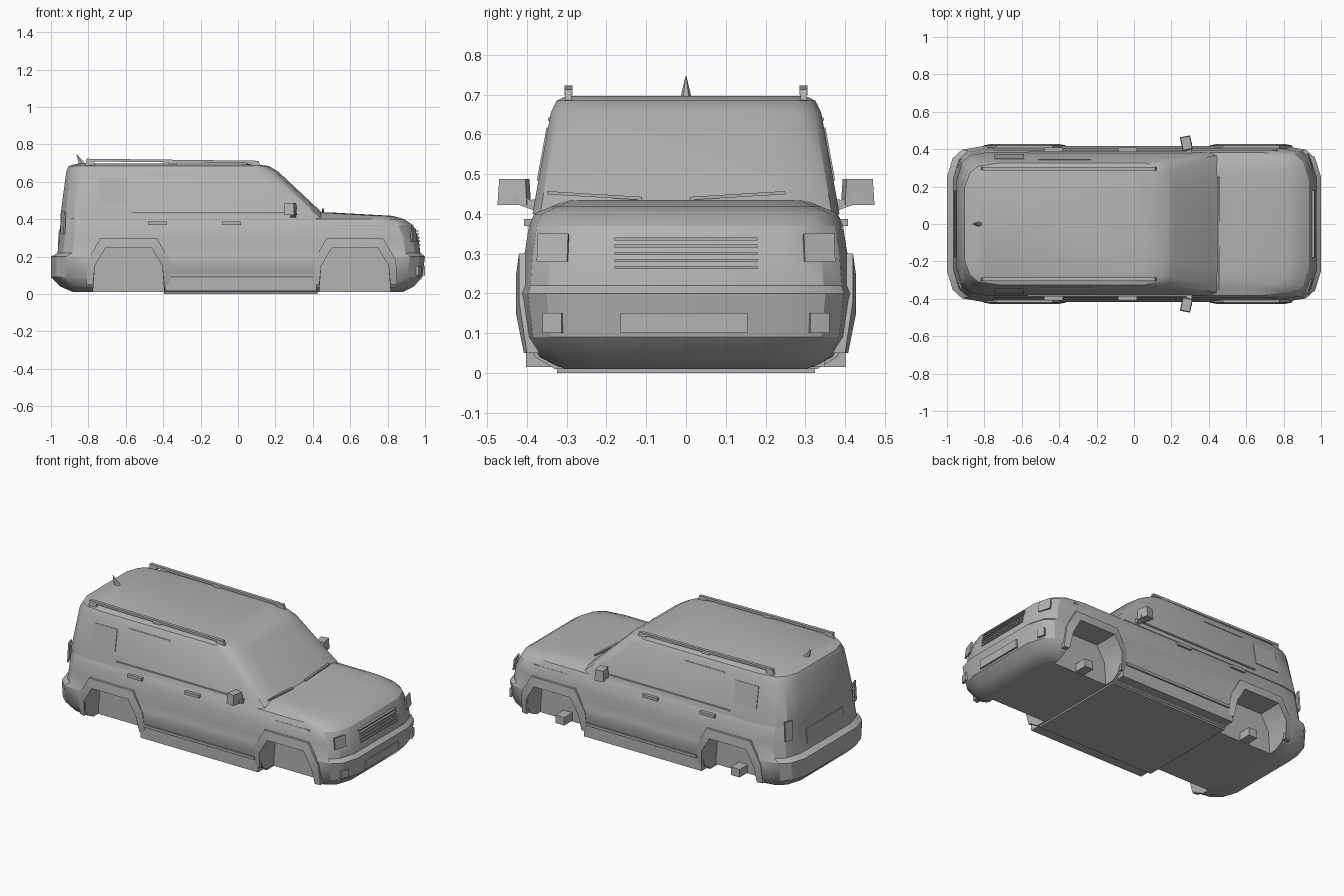
import bpy, bmesh, math
from mathutils import Matrix

cube = bpy.data.objects.get("Cube")
if cube:
    bpy.data.objects.remove(cube, do_unlink=True)

GREY = (0.45, 0.45, 0.45, 1)
paint = bpy.data.materials.new("plain_grey")
paint.use_nodes = True
paint.diffuse_color = GREY
paint.node_tree.nodes["Principled BSDF"].inputs["Base Color"].default_value = GREY


def finish(name, bm, angle=30):
    bmesh.ops.recalc_face_normals(bm, faces=bm.faces)
    mesh = bpy.data.meshes.new(name)
    bm.to_mesh(mesh)
    bm.free()
    obj = bpy.data.objects.new(name, mesh)
    bpy.context.collection.objects.link(obj)
    mesh.materials.append(paint)
    smooth(obj, angle)
    return obj


def smooth(obj, angle=30):
    bpy.ops.object.select_all(action='DESELECT')
    obj.select_set(True)
    bpy.context.view_layer.objects.active = obj
    bpy.ops.object.shade_smooth_by_angle(angle=math.radians(angle))


def loft(bm, rings, closed=True, caps=True):
    rows = [[bm.verts.new(p) for p in ring] for ring in rings]
    n = len(rows[0])
    for a, b in zip(rows, rows[1:]):
        for i in range(n if closed else n - 1):
            j = (i + 1) % n
            bm.faces.new((a[i], a[j], b[j], b[i]))
    if caps:
        bm.faces.new(rows[0])
        bm.faces.new(rows[-1])
    return rows


def plan(z, rear, front, w, cr, cf):
    """Rounded plan outline at one height."""
    corner = [(0, 0.6), (0.03, 0.84), (0.08, 0.95), (0.2, 1)]
    half = [(rear + d * cr, w * k) for d, k in corner]
    half += [(front - d * cf, w * k) for d, k in reversed(corner)]
    return [(x, y, z) for x, y in half] + [(x, -y, z) for x, y in reversed(half)]


def shell(name, rows, cr, cf):
    bm = bmesh.new()
    loft(bm, [plan(*r, cr, cf) for r in rows])
    return finish(name, bm)


def box(name, loc, size, rot=(0, 0, 0), taper=1.0):
    bm = bmesh.new()
    bmesh.ops.create_cube(bm, size=1)
    for v in bm.verts:
        if v.co.z > 0:
            v.co.x *= taper
            v.co.y *= taper
    bmesh.ops.scale(bm, vec=size, verts=bm.verts)
    obj = finish(name, bm)
    obj.location = loc
    obj.rotation_euler = rot
    return obj


# Lower body with bumpers and bonnet: height, rear, front, half width
body = shell("lower_body", [
    (0.01, -0.88, 0.88, 0.33), (0.04, -0.95, 0.94, 0.38),
    (0.09, -1.0, 0.985, 0.405), (0.20, -1.0, 1.0, 0.418),
    (0.22, -0.965, 0.975, 0.412), (0.30, -0.955, 0.965, 0.406),
    (0.37, -0.95, 0.935, 0.395), (0.40, -0.95, 0.89, 0.382),
    (0.418, -0.93, 0.83, 0.34), (0.435, -0.9, 0.52, 0.30)], 1, 1)

# Cabin with raked windscreen and roof
shell("cabin", [
    (0.40, -0.95, 0.49, 0.386), (0.43, -0.948, 0.455, 0.381),
    (0.655, -0.918, 0.215, 0.34), (0.685, -0.905, 0.165, 0.325),
    (0.697, -0.86, 0.05, 0.30)], 0.9, 0.5)

# Wheel arches: open wells, flares around them
ARCH = [(-0.195, 0), (-0.18, 0.15), (-0.125, 0.245),
        (0.125, 0.245), (0.18, 0.15), (0.195, 0)]
INNER = [(-0.19, 0.05)] + ARCH[1:5] + [(0.19, 0.05)]
OUTER = [(-0.225, 0.05), (-0.22, 0.18), (-0.15, 0.30),
         (0.15, 0.30), (0.22, 0.18), (0.225, 0.05)]
EDGES = [(INNER, 0.36), (INNER, 0.428), (OUTER, 0.42), (OUTER, 0.36)]


def outward(y, z):
    return y - (0.02 if z < 0.1 else 0.0)


for end, cx in (("front", 0.625), ("rear", -0.585)):
    for side, s in (("left", 1), ("right", -1)):
        bm = bmesh.new()
        loft(bm, [[(cx + x, s * y, z if z else -0.05) for x, z in ARCH] for y in (0.27, 0.6)])
        cutter = finish("arch_cutter", bm)
        cutter.hide_render = True
        bpy.context.view_layer.objects.active = body
        mod = body.modifiers.new("arch", 'BOOLEAN')
        mod.operation = 'DIFFERENCE'
        mod.solver = 'EXACT'
        mod.object = cutter
        bpy.ops.object.modifier_apply(modifier=mod.name)
        bpy.data.objects.remove(cutter, do_unlink=True)

        bm = bmesh.new()
        rings = []
        for i in range(len(INNER)):
            rings.append([(cx + line[i][0], s * outward(y, line[i][1]), line[i][1])
                          for line, y in EDGES])
        loft(bm, rings)
        finish(f"{end}_{side}_arch_flare", bm)
    # Axle stub
    box(f"{end}_axle_stub", (cx, 0.30, 0.04), (0.06, 0.10, 0.05))
smooth(body)

# Floor
box("floor_plate", (0.015, 0, 0.005), (0.82, 0.65, 0.01))

# Parts found on both sides
TILT = math.atan2(0.041, 0.225)


def cabin_side(z):
    return 0.381 - (z - 0.43) * math.tan(TILT)


for side, s in (("left", 1), ("right", -1)):
    box(f"{side}_rocker", (0.015, s * 0.37, 0.05), (0.81, 0.066, 0.07))
    box(f"{side}_rocker_step", (0.02, s * 0.40, 0.10), (0.76, 0.03, 0.016))
    box(f"{side}_belt_trim", (-0.13, s * 0.382, 0.432), (0.88, 0.012, 0.008))
    box(f"{side}_quarter_window", (-0.667, s * cabin_side(0.55), 0.55),
        (0.16, 0.008, 0.135), (s * TILT, 0, 0))
    box(f"{side}_window_trim", (-0.37, s * cabin_side(0.638), 0.638),
        (0.28, 0.008, 0.008), (s * TILT, 0, 0))
    for part, x in (("front", -0.035), ("rear", -0.43)):
        box(f"{side}_{part}_door_handle", (x, s * 0.398, 0.378), (0.10, 0.02, 0.018))
    box(f"{side}_fender_vent", (0.65, s * 0.392, 0.365), (0.24, 0.008, 0.008))

    # Roof rail with feet
    box(f"{side}_roof_rail", (-0.35, s * 0.296, 0.711), (0.92, 0.02, 0.014),
        (0, 0.012, 0))
    for x in (-0.79, -0.35, 0.09):
        box(f"{side}_rail_foot", (x, s * 0.296, 0.698), (0.06, 0.018, 0.024), taper=0.7)

    # Door mirror
    box(f"{side}_mirror_arm", (0.295, s * 0.395, 0.425), (0.03, 0.08, 0.022),
        (s * 0.35, 0, 0))
    box(f"{side}_mirror", (0.28, s * 0.432, 0.455), (0.055, 0.075, 0.065),
        (0, 0, s * 0.2), taper=0.9)

    # Lamps, wiper
    box(f"{side}_headlamp", (0.938, s * 0.335, 0.315), (0.009, 0.08, 0.07),
        (0, -0.12, s * 0.3))
    box(f"{side}_fog_lamp", (0.966, s * 0.335, 0.125), (0.014, 0.05, 0.05),
        (0, 0, s * 0.3))
    box(f"{side}_tail_lamp", (-0.935, s * 0.325, 0.38), (0.009, 0.05, 0.12),
        (0, 0.05, -s * 0.35))
    box(f"{side}_wiper", (0.455, s * 0.18 - 0.05, 0.446), (0.012, 0.24, 0.008),
        (0.06 * s, 0, 0))

# Grille bars, number plates
for i in range(5):
    z = 0.265 + 0.018 * i
    x = 0.969 - 0.15 * (z - 0.265)
    box("grille_bar", (x, 0, z), (0.014, 0.36, 0.007))
box("front_plate_panel", (0.993, -0.005, 0.125), (0.012, 0.32, 0.05))
box("rear_plate_panel", (-0.956, 0, 0.30), (0.009, 0.36, 0.09), (0, 0.06, 0))

# Roof aerial
bm = bmesh.new()
bmesh.ops.create_cone(bm, cap_ends=True, segments=6, radius1=0.014, radius2=0.001,
                      depth=0.055, matrix=Matrix.Translation((0, 0, 0.0275)))
for v in bm.verts:
    v.co.x = v.co.x * 1.6 - v.co.z * 0.6
aerial = finish("roof_aerial", bm)
aerial.location = (-0.83, 0, 0.692)
